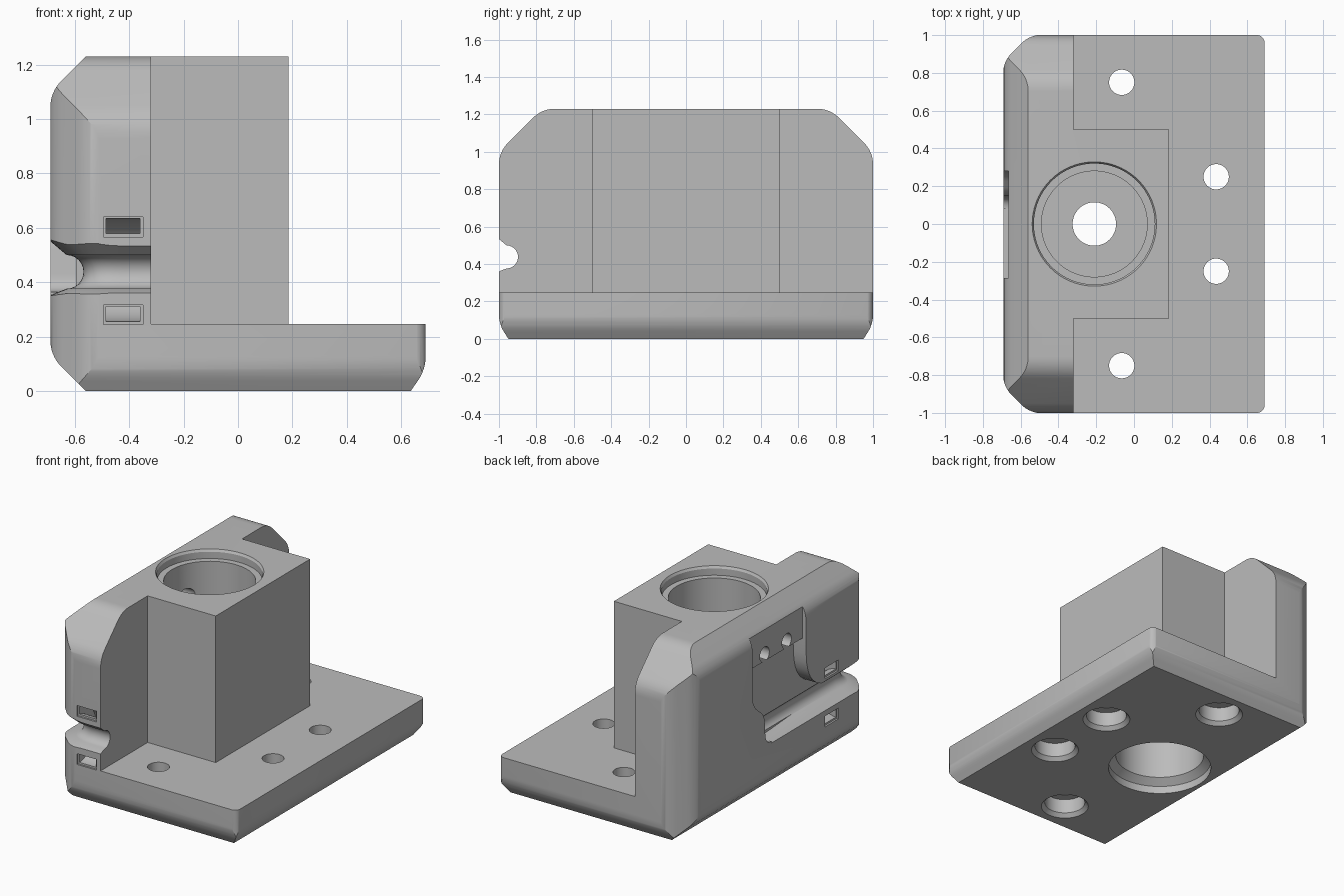
import bpy, bmesh, math
from mathutils import Vector

cube = bpy.data.objects.get("Cube")
if cube:
    bpy.data.objects.remove(cube)

grey = bpy.data.materials.new("matte grey")
grey.use_nodes = True
grey.diffuse_color = (0.5, 0.5, 0.5, 1)
grey.node_tree.nodes["Principled BSDF"].inputs["Base Color"].default_value = (0.5, 0.5, 0.5, 1)


def loft(name, loops):
    """Closed solid through a list of equally long loops."""
    bm = bmesh.new()
    rows = [[bm.verts.new(p) for p in loop] for loop in loops]
    n = len(rows[0])
    for a, b in zip(rows, rows[1:]):
        for i in range(n):
            j = (i + 1) % n
            bm.faces.new((a[i], a[j], b[j], b[i]))
    bm.faces.new(rows[0][::-1])
    bm.faces.new(rows[-1])
    bmesh.ops.recalc_face_normals(bm, faces=bm.faces)
    mesh = bpy.data.meshes.new(name)
    bm.to_mesh(mesh)
    bm.free()
    mesh.materials.append(grey)
    obj = bpy.data.objects.new(name, mesh)
    bpy.context.collection.objects.link(obj)
    return obj


def rounded(points, closed=True, steps=8):
    """Outline whose corners (x, y, t) are softened over the length t."""
    out = []
    n = len(points)
    for i, p in enumerate(points):
        c = Vector(p[:2])
        if len(p) < 3:
            out.append(c)
            continue
        start = c + (Vector(points[i - 1][:2]) - c).normalized() * p[2]
        end = c + (Vector(points[(i + 1) % n][:2]) - c).normalized() * p[2]
        for k in range(steps + 1):
            s = k / steps
            out.append(start * (1 - s) ** 2 + c * 2 * s * (1 - s) + end * s * s)
    return out


def prism(name, outline, axis, lo, hi):
    def place(p, h):
        q = [p[0], p[1]]
        q.insert(axis, h)
        return q
    return loft(name, [[place(p, h) for p in outline] for h in (lo, hi)])


def box(name, x, y, z):
    return prism(name, [(x[0], y[0]), (x[1], y[0]), (x[1], y[1]), (x[0], y[1])], 2, *z)


def lathe(name, x, y, profile, n=64):
    ring = [(math.cos(2 * math.pi * i / n), math.sin(2 * math.pi * i / n)) for i in range(n)]
    return loft(name, [[(x + r * c, y + r * s, z) for c, s in ring] for r, z in profile])


def combine(target, tool, operation="DIFFERENCE"):
    mod = target.modifiers.new("bool", "BOOLEAN")
    mod.operation = operation
    mod.solver = "EXACT"
    mod.object = tool
    bpy.context.view_layer.objects.active = target
    bpy.ops.object.modifier_apply(modifier=mod.name)
    bpy.data.objects.remove(tool)


def mirrored(half):
    return half + [(-p[0],) + tuple(p[1:]) for p in reversed(half)]


# Main body: three silhouettes intersected
side = rounded([(-0.56, 0), (-0.69, 0.13, 0.06), (-0.69, 1.1, 0.06), (-0.36, 1.43),
                (0.69, 1.43), (0.69, 0.08, 0.05), (0.635, 0)])
end = rounded(mirrored([(-0.9, -0.08), (-1, 0.08, 0.05), (-1, 1, 0.07), (-0.77, 1.23, 0.07)]))
plan = rounded([(-0.694, 0.86, 0.07), (-0.55, 1.003, 0.07), (0.694, 1.003, 0.06),
                (0.694, -1.003, 0.06), (-0.55, -1.003, 0.07), (-0.694, -0.86, 0.07)])
body = prism("mounting_bracket", side, 1, -1.2, 1.2)
combine(body, prism("end_shape", end, 0, -1, 1), "INTERSECT")
combine(body, prism("plan_shape", plan, 2, -0.5, 2), "INTERSECT")

# Clear the space above the plate, leaving the wall and the central block
clear = [(-0.32, -2), (-0.32, -0.5), (0.185, -0.5), (0.185, 0.5), (-0.32, 0.5),
         (-0.32, 2), (2, 2), (2, -2)]
combine(body, prism("clearance", clear, 2, 0.247, 2))

# Central bore with a lip at each end and a web in the middle
combine(body, lathe("bore", -0.21, 0, [
    (0.32, -0.1), (0.32, 0.05), (0.275, 0.09), (0.275, 0.48), (0.115, 0.48), (0.115, 0.6),
    (0.28, 0.6), (0.28, 1.17), (0.32, 1.17), (0.32, 1.215), (0.335, 1.24)], 96))

# Counterbored screw holes
for x, y in ((-0.065, 0.75), (0.435, 0.25)):
    for s in (1, -1):
        combine(body, lathe("screw_hole", x, y * s, [
            (0.16, -0.015), (0.125, 0.025), (0.125, 0.12), (0.067, 0.12), (0.067, 0.4)], 48))

# Cable groove swept round the front corner
path = rounded([(-0.15, -0.96), (-0.63, -0.96, 0.2), (-0.63, 0.08)], steps=12)
section = [(0.2, 0.23)]
for k in range(13):
    a = math.pi / 2 + math.pi * k / 12
    section.append((0.062 * math.cos(a), 0.062 * math.sin(a)))
section += [(0.06, -0.085), (0.2, -0.14)]
loops = []
for i, p in enumerate(path):
    t = (path[min(i + 1, len(path) - 1)] - path[max(i - 1, 0)]).normalized()
    out = Vector((t.y, -t.x))
    if out.dot(Vector((-1, -1))) < 0:
        out = -out
    loops.append([(*(p + out * u), 0.438 + v) for u, v in section])
combine(body, loft("cable_groove", loops))

# Cable recess on the outer wall: a deep chute below a shallow panel
chute = rounded([(0.28, 0.91), (0.28, 0.67, 0.07), (0.155, 0.57, 0.05), (0.14, 0.36, 0.07),
                 (-0.6, 0.41), (-0.6, 0.53), (-0.295, 0.54, 0.27), (-0.285, 0.91)])
combine(body, prism("cable_chute", chute, 0, -1, -0.595))
combine(body, box("recess_panel", (-1, -0.665), (-0.285, 0.281), (0.9, 1.5)))

# Wire holes from the panel into the bore
for y in (0.117, -0.117):
    hole = [(y + 0.05 * math.cos(k * math.pi / 16), 0.955 + 0.05 * math.sin(k * math.pi / 16))
            for k in range(32)]
    combine(body, prism("wire_hole", hole, 0, -0.9, -0.3))

# Curved strap tunnels behind the groove, with shallow rims
arc = [math.radians(-110 + 220 * k / 24) for k in range(25)]


def tunnel(edge):
    return ([(edge + 0.19 * math.cos(a), 0.445 + 0.19 * math.sin(a)) for a in arc]
            + [(edge + 0.135 * math.cos(a), 0.445 + 0.135 * math.sin(a)) for a in reversed(arc)])


combine(body, prism("front_strap_tunnel", tunnel(-1), 0, -0.485, -0.36))
combine(body, prism("side_strap_tunnel", tunnel(-0.69), 1, -0.62, -0.495))
for z in (0.28, 0.603):
    rim = (z - 0.036, z + 0.036)
    combine(body, box("front_rim", (-0.495, -0.35), (-1.1, -0.988), rim))
    combine(body, box("side_rim", (-0.8, -0.678), (-0.63, -0.485), rim))

# Smooth the rounded edges, keep the crisp ones
bpy.ops.object.select_all(action="DESELECT")
body.select_set(True)
bpy.context.view_layer.objects.active = body
bpy.ops.object.shade_smooth_by_angle(angle=math.radians(25))
